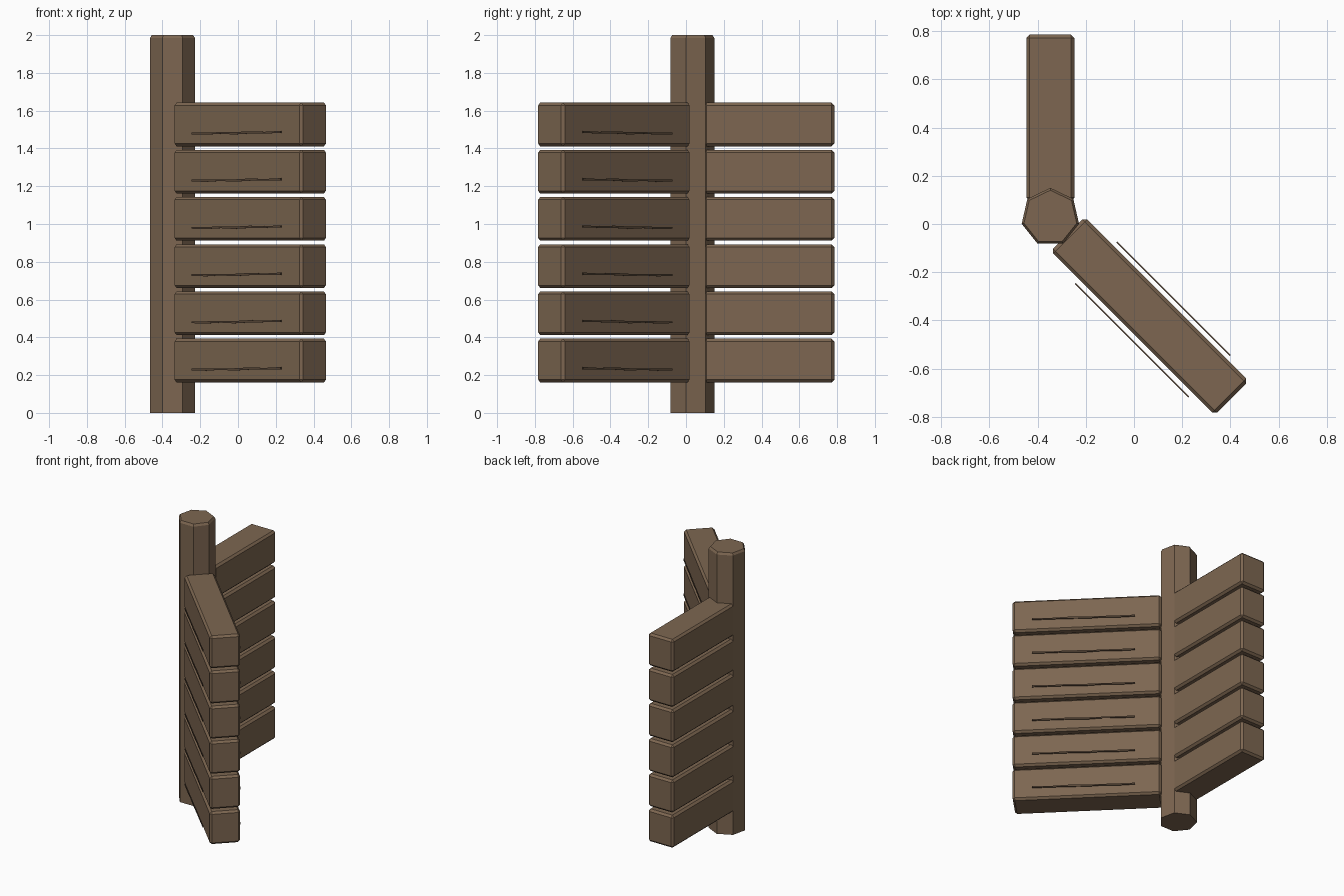
import bpy, bmesh, math
from mathutils import Matrix, Vector

if "Cube" in bpy.data.objects:
    bpy.data.objects.remove(bpy.data.objects["Cube"])


def material(name, rgb):
    m = bpy.data.materials.new(name)
    m.diffuse_color = (*rgb, 1)
    m.use_nodes = True
    m.node_tree.nodes["Principled BSDF"].inputs["Base Color"].default_value = m.diffuse_color
    return m


WOOD = material("brown_wood", (0.205, 0.134, 0.082))
DARK = material("dark_crack", (0.10, 0.064, 0.04))


def finish(name, bm, mat):
    bmesh.ops.recalc_face_normals(bm, faces=bm.faces)
    me = bpy.data.meshes.new(name)
    bm.to_mesh(me)
    bm.free()
    me.materials.append(mat)
    ob = bpy.data.objects.new(name, me)
    bpy.context.collection.objects.link(ob)
    return ob


# seven-sided post with a chamfered top
PX, PY, R = -0.347, 0.028, 0.122
bm = bmesh.new()
rings = []
for r, z in ((R, 0), (R, 1.985), (R - 0.010, 2.0)):
    rings.append([bm.verts.new((PX + r * math.cos(a), PY + r * math.sin(a), z))
                  for a in (math.pi / 2 + i * math.tau / 7 for i in range(7))])
for lo, hi in zip(rings, rings[1:]):
    for i in range(7):
        j = (i + 1) % 7
        bm.faces.new((lo[i], lo[j], hi[j], hi[i]))
bm.faces.new(rings[0])
bm.faces.new(rings[-1])
finish("post", bm, WOOD)


# chamfered beam, long axis along local x
def beam(name, centre, length, width, height, angle):
    bm = bmesh.new()
    bmesh.ops.create_cube(bm, size=1)
    bmesh.ops.scale(bm, vec=(length, width, height), verts=bm.verts)
    bmesh.ops.bevel(bm, geom=bm.edges[:], offset=0.014, segments=1, affect='EDGES')
    bm.transform(Matrix.Translation(centre) @ Matrix.Rotation(angle, 4, 'Z'))
    finish(name, bm, WOOD)


# thin wavering crack line floating beside a beam
CRACK = [(-0.313, -0.001, 0.005), (-0.21, -0.002, 0.006), (-0.10, 0.001, 0.004),
         (0.0, -0.001, 0.006), (0.12, 0.004, 0.006), (0.23, 0.003, 0.004), (0.352, 0.006, 0.006)]


def crack(name, centre, side, angle):
    bm = bmesh.new()
    rings = []
    for x, z, h in CRACK:
        rings.append([bm.verts.new((x, side + dy, z + dz))
                      for dy, dz in ((-0.003, -h), (0.003, -h), (0.003, h), (-0.003, h))])
    for a, b in zip(rings, rings[1:]):
        for i in range(4):
            j = (i + 1) % 4
            bm.faces.new((a[i], a[j], b[j], b[i]))
    bm.faces.new(rings[0])
    bm.faces.new(rings[-1])
    bm.transform(Matrix.Translation(centre) @ Matrix.Rotation(angle, 4, 'Z'))
    finish(name, bm, DARK)


# two stacks of six beams
for i in range(6):
    z = 0.277 + 0.25 * i
    beam(f"back_beam_{i+1}", Vector((-0.347, 0.440, z)), 0.69, 0.199, 0.231, math.pi / 2)
    beam(f"front_beam_{i+1}", Vector((0.065, -0.382, z)), 0.961, 0.199, 0.231, -math.pi / 4)
    for side, word in ((-0.123, "front"), (0.12, "rear")):
        crack(f"{word}_crack_{i+1}", Vector((0.065, -0.381, z - 0.046)), side, -math.pi / 4)
